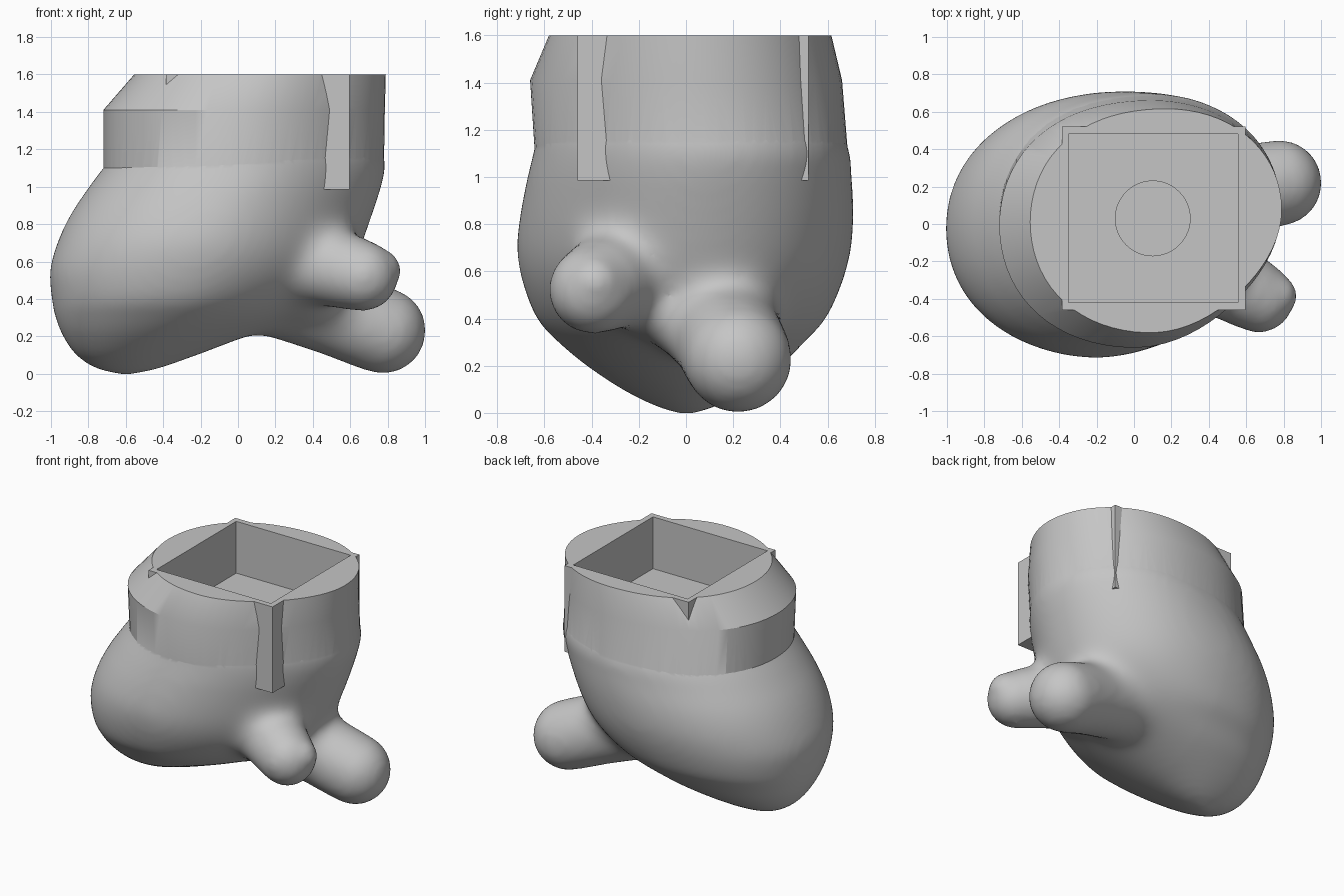
import bpy, bmesh, math
from mathutils import Vector

if "Cube" in bpy.data.objects:
    bpy.data.objects.remove(bpy.data.objects["Cube"])

SEG = 72
FOOT_TIP = Vector((0.775, 0.22, 0.23))
SIDE_TIP = Vector((0.668, -0.395, 0.522))
grey = bpy.data.materials.new("plain grey")
grey.diffuse_color = (0.56, 0.56, 0.56, 1)
grey.use_nodes = True
grey.node_tree.nodes["Principled BSDF"].inputs["Base Color"].default_value = grey.diffuse_color


def make(name, bm):
    bmesh.ops.recalc_face_normals(bm, faces=bm.faces)
    me = bpy.data.meshes.new(name)
    bm.to_mesh(me)
    bm.free()
    ob = bpy.data.objects.new(name, me)
    bpy.context.collection.objects.link(ob)
    me.materials.append(grey)
    return ob


def loft(bm, rows):
    """Closed loft of ellipses, skewed on the right: z, xmin, xmax, ymin, ymax."""
    rings = []
    for z, x0, x1, y0, y1 in rows:
        ring = []
        for i in range(SEG):
            a = 2 * math.pi * i / SEG
            c, s = math.cos(a), math.sin(a)
            skew = 0.10 * (x1 - x0) / 2 * (c + math.sqrt(c * c + 0.06) - 0.245) / 2
            # fuller on the left, pinched at the front right
            k = 0.022 if c < 0 else (-0.03 if s < 0 else 0)
            f = 1 + k * (2 * s * c) ** 2
            x = (x0 + x1) / 2 + (x1 - x0) / 2 * c * f
            y = (y0 + y1) / 2 + (y1 - y0) / 2 * s * f
            ring.append(bm.verts.new((x, y + skew, z)))
        rings.append(ring)
    for a, b in zip(rings, rings[1:]):
        for i in range(SEG):
            j = (i + 1) % SEG
            bm.faces.new((a[i], a[j], b[j], b[i]))
    bm.faces.new(rings[0][::-1])
    bm.faces.new(rings[-1])


def spline(rows, steps=5):
    """Catmull-Rom rows between the given rows."""
    out = []
    for i in range(len(rows) - 1):
        p = [rows[max(i - 1, 0)], rows[i], rows[i + 1], rows[min(i + 2, len(rows) - 1)]]
        for s in range(steps):
            t = s / steps
            out.append([0.5 * (2 * b + (c - a) * t + (2 * a - 5 * b + 4 * c - d) * t * t
                        + (3 * b - a - 3 * c + d) * t ** 3) for a, b, c, d in zip(*p)])
    return out + [rows[-1]]


def limb(bm, p, r0, q, r1):
    """Tapered limb with rounded ends, as a chain of overlapping balls."""
    p, n = Vector(p), 16
    for i in range(n + 1):
        t = i / n
        new = bmesh.ops.create_icosphere(bm, subdivisions=3, radius=r0 + (r1 - r0) * t)
        bmesh.ops.translate(bm, verts=new["verts"], vec=p.lerp(q, t))


def box(name, x0, x1, y0, y1, z0, z1):
    bm = bmesh.new()
    bmesh.ops.create_cube(bm, size=1)
    bmesh.ops.scale(bm, verts=bm.verts, vec=(x1 - x0, y1 - y0, z1 - z0))
    bmesh.ops.translate(bm, verts=bm.verts,
                        vec=((x0 + x1) / 2, (y0 + y1) / 2, (z0 + z1) / 2))
    return make(name, bm)


def apply(ob, kind, **settings):
    m = ob.modifiers.new(kind, kind)
    for k, v in settings.items():
        setattr(m, k, v)
    bpy.context.view_layer.objects.active = ob
    bpy.ops.object.modifier_apply(modifier=m.name)


def combine(ob, other, operation):
    apply(ob, "BOOLEAN", object=other, operation=operation, solver="EXACT")
    bpy.data.objects.remove(other)


def clamp(v):
    return max(0.0, min(1.0, v))


# Soft lower body with two stubby limbs
bm = bmesh.new()
loft(bm, spline([
    (-0.003, -0.63, -0.57, -0.03, 0.03),
    (0.03, -0.76, -0.42, -0.13, 0.13),
    (0.1, -0.865, -0.22, -0.27, 0.26),
    (0.2, -0.935, 0.05, -0.42, 0.40),
    (0.3, -0.975, 0.30, -0.54, 0.50),
    (0.4, -0.995, 0.45, -0.63, 0.59),
    (0.55, -1.005, 0.60, -0.69, 0.66),
    (0.7, -0.965, 0.67, -0.715, 0.70),
    (0.85, -0.895, 0.72, -0.70, 0.71),
    (1.0, -0.795, 0.765, -0.67, 0.70),
    (1.1, -0.72, 0.786, -0.646, 0.692),
    (1.2, -0.64, 0.777, -0.625, 0.66)]))
limb(bm, (0.20, 0.11, 0.45), 0.26, FOOT_TIP, 0.231)
limb(bm, (0.32, -0.20, 0.62), 0.25, SIDE_TIP, 0.188)
limb(bm, SIDE_TIP, 0.18, Vector((0.755, -0.385, 0.55)), 0.118)
# web between the two limbs
limb(bm, (0.25, -0.22, 0.50), 0.15, Vector((0.50, 0.05, 0.36)), 0.16)
body = make("boot_body", bm)
apply(body, "REMESH", mode="VOXEL", voxel_size=0.024)
apply(body, "SMOOTH", factor=0.5, iterations=10)

# Melt the limb roots into broad fillets, leaving the tips alone
group = body.vertex_groups.new(name="roots")
for v in body.data.vertices:
    tip = min((v.co - FOOT_TIP).length - 0.225, (v.co - SIDE_TIP).length - 0.19)
    w = clamp((tip - 0.01) / 0.12) * clamp((0.98 - v.co.z) / 0.2) * clamp((v.co.x + 0.2) / 0.3)
    group.add([v.index], w, "REPLACE")
apply(body, "SMOOTH", factor=0.5, iterations=90, vertex_group="roots")

# Collar band that slopes in toward the rim
bm = bmesh.new()
loft(bm, [(1.1, -0.72, 0.78, -0.64, 0.685),
          (1.41, -0.72, 0.785, -0.66, 0.66),
          (1.6, -0.555, 0.79, -0.58, 0.615),
          (1.7, -0.47, 0.79, -0.54, 0.595)])
combine(body, make("collar", bm), "UNION")

# Square housing whose corners stick out as ribs
combine(body, box("housing", -0.385, 0.595, -0.46, 0.52, 0.985, 1.7), "UNION")

# Flat rim, square socket and round hole in its floor
combine(body, box("rim_cutter", -2, 2, -2, 2, 1.6, 2.5), "DIFFERENCE")
combine(body, box("socket_cutter", -0.35, 0.555, -0.42, 0.48, 1.23, 2), "DIFFERENCE")
bm = bmesh.new()
bmesh.ops.create_cone(bm, cap_ends=True, segments=48, radius1=0.2, radius2=0.2, depth=0.5)
bmesh.ops.translate(bm, verts=bm.verts, vec=(0.1, 0.03, 1.235))
combine(body, make("hole_cutter", bm), "DIFFERENCE")

bpy.ops.object.select_all(action="DESELECT")
body.select_set(True)
bpy.context.view_layer.objects.active = body
bpy.ops.object.shade_smooth_by_angle(angle=math.radians(30))
